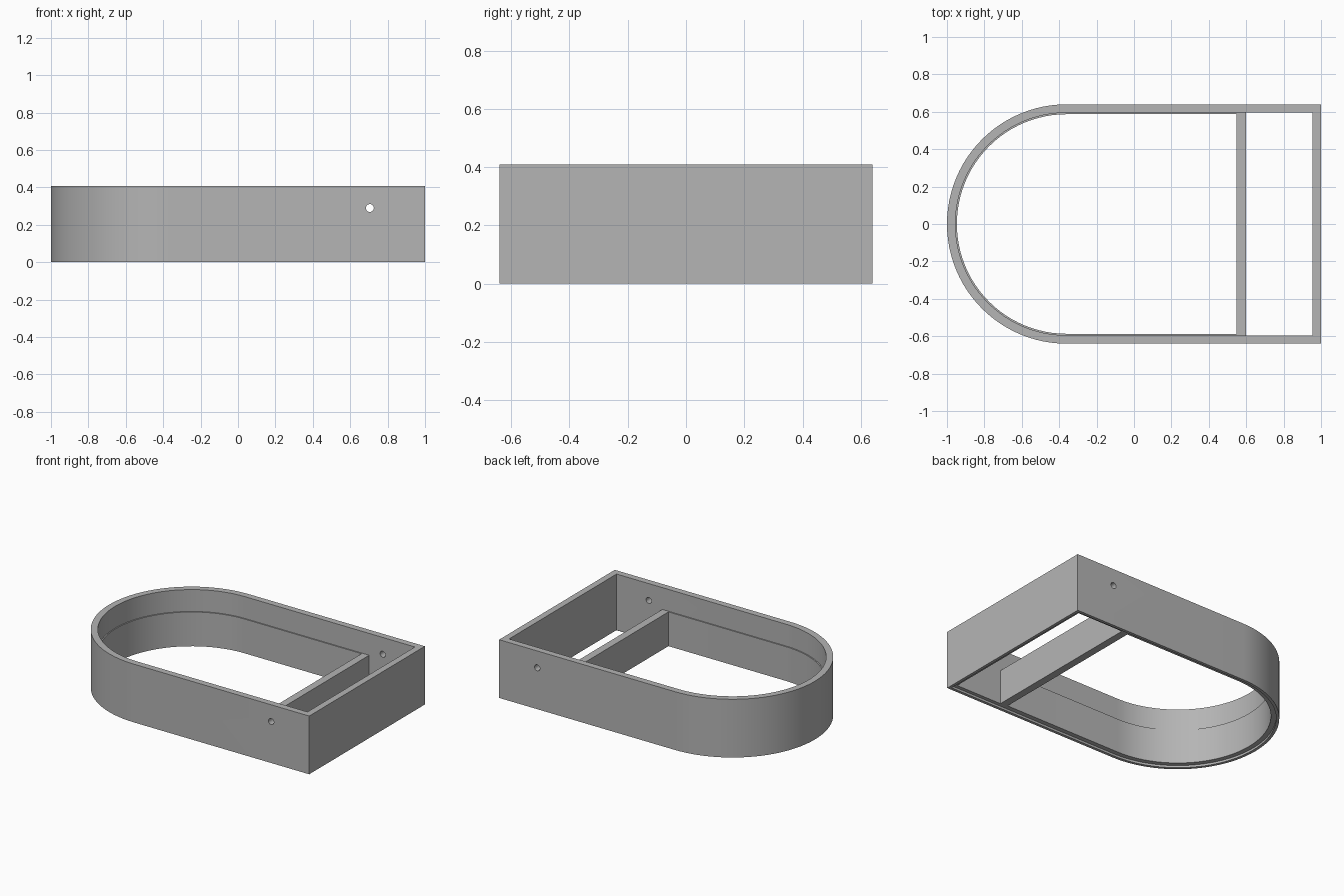
import bpy, bmesh, math

if "Cube" in bpy.data.objects:
    bpy.data.objects.remove(bpy.data.objects["Cube"])

HEIGHT, HALF, ARC_X, SEGS = 0.408, 0.64, -0.36, 48

grey = bpy.data.materials.new("plain grey")
grey.diffuse_color = (0.46, 0.46, 0.46, 1)
grey.use_nodes = True
grey.node_tree.nodes["Principled BSDF"].inputs["Base Color"].default_value = grey.diffuse_color


def outline(offset, x_end):
    """D-shaped plan: half circle on the left, square end on the right."""
    r = HALF - offset
    pts = [(x_end, -r), (x_end, r)]
    for i in range(SEGS + 1):
        a = math.pi / 2 + math.pi * i / SEGS
        pts.append((ARC_X + r * math.cos(a), r * math.sin(a)))
    return pts


def ring(name, section):
    """Sweep a closed section of (offset, x_end, z) around the plan."""
    bm = bmesh.new()
    loops = [[bm.verts.new((x, y, z)) for x, y in outline(o, xe)]
             for o, xe, z in section]
    n = len(loops[0])
    for k, a in enumerate(loops):
        b = loops[(k + 1) % len(loops)]
        for i in range(n):
            j = (i + 1) % n
            bm.faces.new((a[i], a[j], b[j], b[i]))
    bmesh.ops.recalc_face_normals(bm, faces=bm.faces)
    mesh = bpy.data.meshes.new(name)
    bm.to_mesh(mesh)
    bm.free()
    obj = bpy.data.objects.new(name, mesh)
    bpy.context.collection.objects.link(obj)
    mesh.materials.append(grey)
    return obj


def select(obj):
    bpy.ops.object.select_all(action='DESELECT')
    obj.select_set(True)
    bpy.context.view_layer.objects.active = obj


# Outer wall with a shallow rebate around its underside
wall = ring("outer_wall", [
    (0, 1, 0), (0, 1, HEIGHT),
    (0.045, 0.955, HEIGHT), (0.045, 0.955, 0.015),
    (0.02, 0.98, 0.015), (0.02, 0.98, 0)])

# Thin inner ledge whose square end is the cross divider
ledge = ring("ledge_and_divider", [
    (0.0445, 0.60, 0.015), (0.0445, 0.60, 0.255),
    (0.053, 0.547, 0.255), (0.053, 0.547, 0.015)])

# Pin hole through both long sides
bpy.ops.mesh.primitive_cylinder_add(vertices=24, radius=0.021, depth=2,
                                    location=(0.705, 0, 0.29),
                                    rotation=(math.pi / 2, 0, 0))
cutter = bpy.context.object
cutter.name = "pin_hole_cutter"
cutter.hide_render = True
cutter.data.materials.append(grey)
cut = wall.modifiers.new("pin_hole", 'BOOLEAN')
cut.operation, cut.solver, cut.object = 'DIFFERENCE', 'EXACT', cutter
select(wall)
bpy.ops.object.modifier_apply(modifier=cut.name)
bpy.data.objects.remove(cutter)

for part in (wall, ledge):
    select(part)
    bpy.ops.object.shade_smooth_by_angle(angle=math.radians(30))
